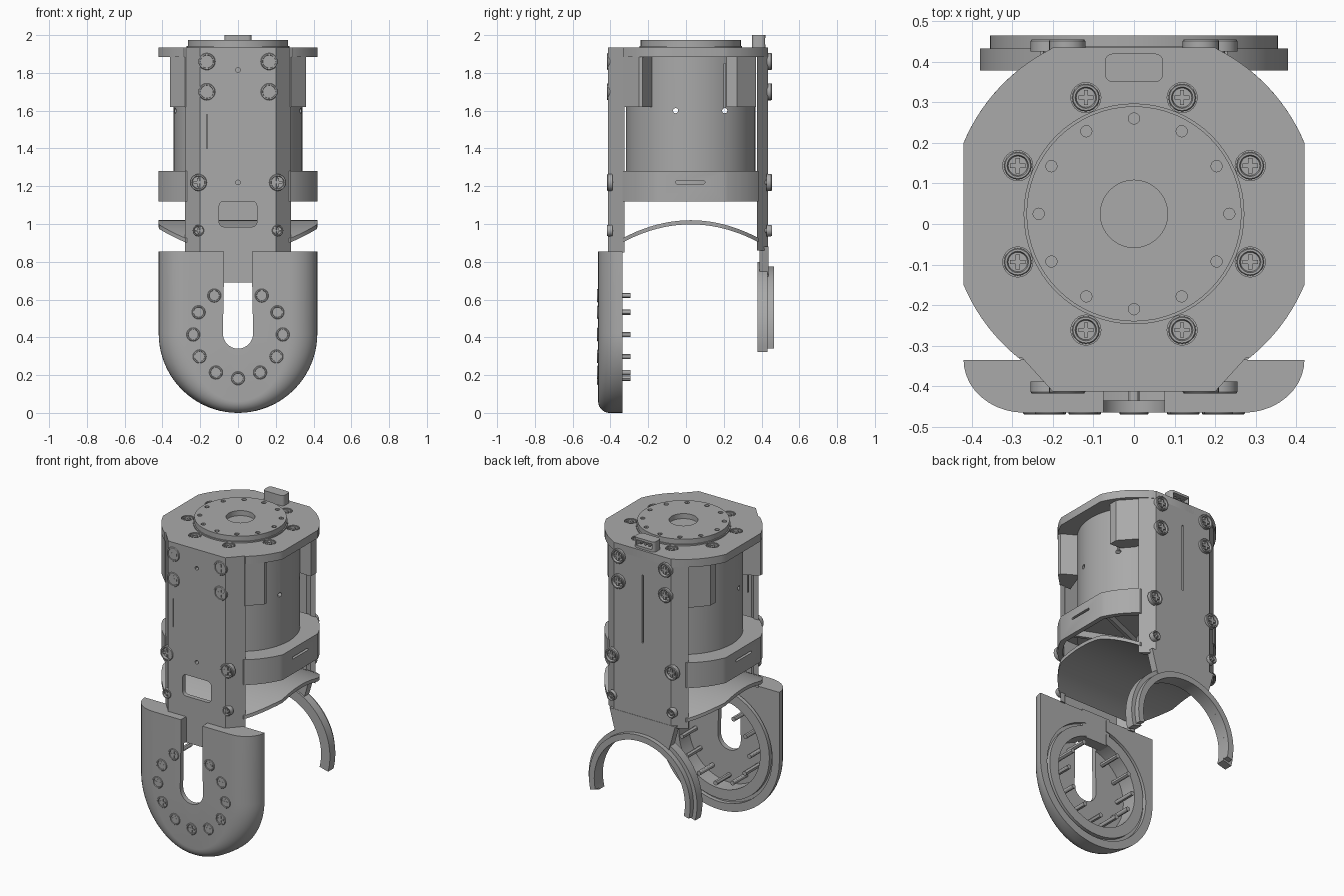
import bpy, bmesh
from math import sin, cos, pi, sqrt, radians
from mathutils import Matrix, Vector

cube = bpy.data.objects.get("Cube")
if cube:
    bpy.data.objects.remove(cube, do_unlink=True)

grey = bpy.data.materials.new("machined grey")
grey.use_nodes = True
grey.diffuse_color = (0.4, 0.4, 0.4, 1)
grey.node_tree.nodes["Principled BSDF"].inputs["Base Color"].default_value = (0.4, 0.4, 0.4, 1)

CY = 0.025      # motor axis in y
PZ = 0.42       # pivot height
TO_Y = Matrix.Rotation(radians(90), 4, 'X')     # turns local z to -y
parts = []


def make(name, bm, matrix=None):
    bmesh.ops.recalc_face_normals(bm, faces=bm.faces)
    if matrix:
        bm.transform(matrix)
    me = bpy.data.meshes.new(name)
    bm.to_mesh(me)
    bm.free()
    me.materials.append(grey)
    ob = bpy.data.objects.new(name, me)
    bpy.context.collection.objects.link(ob)
    parts.append(ob)
    return ob


def loft(name, rings, closed=False):
    """Skin a list of equal 3D loops and cap the ends."""
    bm = bmesh.new()
    vs = [[bm.verts.new(p) for p in r] for r in rings]
    n = len(rings[0])
    for a, b in zip(vs, vs[1:] + (vs[:1] if closed else [])):
        for i in range(n):
            bm.faces.new((a[i], a[(i + 1) % n], b[(i + 1) % n], b[i]))
    if not closed:
        bm.faces.new(vs[0])
        bm.faces.new(vs[-1])
    return make(name, bm)


def prism(name, pts, lo, hi, axis='Z'):
    place = {'Z': lambda p, h: (p[0], p[1], h),
             'Y': lambda p, h: (p[0], h, p[1]),
             'X': lambda p, h: (h, p[0], p[1])}[axis]
    return loft(name, [[place(p, h) for p in pts] for h in (lo, hi)])


def arc(cx, cy, r, a0, a1, n=24):
    return [(cx + r * cos(radians(a0 + (a1 - a0) * i / n)),
             cy + r * sin(radians(a0 + (a1 - a0) * i / n))) for i in range(n + 1)]


def disc(cx, cy, r, n=24):
    return arc(cx, cy, r, 0, 360, n)[:-1]


def rect(x0, x1, y0, y1):
    return [(x0, y0), (x1, y0), (x1, y1), (x0, y1)]


def round_rect(x0, x1, y0, y1, r):
    return (arc(x1 - r, y0 + r, r, -90, 0, 4) + arc(x1 - r, y1 - r, r, 0, 90, 4)
            + arc(x0 + r, y1 - r, r, 90, 180, 4) + arc(x0 + r, y0 + r, r, 180, 270, 4))


def cut(ob, cutters):
    """Subtract the cutters, then remove them."""
    for c in cutters:
        c.hide_render = True
        m = ob.modifiers.new("cut", 'BOOLEAN')
        m.operation, m.solver, m.object = 'DIFFERENCE', 'EXACT', c
    dg = bpy.context.evaluated_depsgraph_get()
    ob.data = bpy.data.meshes.new_from_object(ob.evaluated_get(dg))
    ob.modifiers.clear()
    for c in cutters:
        parts.remove(c)
        bpy.data.objects.remove(c, do_unlink=True)


def housing_outline(y0, y1, r=0.455, w=0.42):
    """Circle around the motor axis with four flats."""
    def arc_between(p, q):
        steps = 10
        out = []
        for i in range(steps + 1):
            v = Vector(p).lerp(Vector(q), i / steps).normalized() * r
            out.append((v.x, v.y + CY))
        return out
    top, low, side = y1 - CY, y0 - CY, sqrt(r * r - w * w)
    tx, lx = sqrt(r * r - top * top), sqrt(r * r - low * low)
    return (arc_between((w, side), (tx, top)) + arc_between((-tx, top), (-w, side))
            + arc_between((-w, -side), (-lx, low)) + arc_between((lx, low), (w, -side)))


def screw(name, loc, r, h, to_y=None, shank=0.0):
    """Dished head with a raised cross; shank runs behind it."""
    bm = bmesh.new()
    prof = [(r, 0), (r, h * 0.85), (r * 0.93, h), (r * 0.78, h), (r * 0.7, h * 0.5)]
    rings = [[bm.verts.new((a * cos(t * pi / 10), a * sin(t * pi / 10), z)) for t in range(20)]
             for a, z in prof]
    for a, b in zip(rings, rings[1:]):
        for i in range(20):
            bm.faces.new((a[i], a[(i + 1) % 20], b[(i + 1) % 20], b[i]))
    bm.faces.new(rings[0])
    bm.faces.new(rings[-1])
    for sx, sy in ((1.1, 0.3), (0.3, 1.1)):
        m = Matrix.Translation((0, 0, h * 0.6)) @ Matrix.Diagonal((r * sx, r * sy, h * 0.5, 1))
        bmesh.ops.create_cube(bm, size=1, matrix=m)
    if shank:
        bmesh.ops.create_cone(bm, cap_ends=True, segments=12, radius1=0.014, radius2=0.014,
                              depth=shank, matrix=Matrix.Translation((0, 0, -shank / 2)))
    return make(name, bm, Matrix.Translation(loc) @ (to_y or Matrix()))


# Top plate with countersunk screws
plate = prism("top_plate", housing_outline(-0.33, 0.435), 1.885, 1.935)
spots = [(0.31 * cos(pi / 8 + k * pi / 4), CY + 0.31 * sin(pi / 8 + k * pi / 4)) for k in range(8)]
cut(plate, [prism("cutter", disc(x, y, 0.037), 1.915, 2) for x, y in spots]
    + [prism("cutter", disc(0, CY, 0.31, 48), 1.8, 1.9)])
for x, y in spots:
    screw("top_screw", (x, y, 1.914), 0.034, 0.018)

# Output flange with centre recess and bolt holes
flange = prism("output_flange", disc(0, CY, 0.265, 64), 1.895, 1.975)
cut(flange, [prism("cutter", disc(0, CY, 0.083, 40), 1.925, 2.1)]
    + [prism("cutter", disc(0.235 * cos(k * pi / 6), CY + 0.235 * sin(k * pi / 6), 0.014, 12),
             1.945, 2.1) for k in range(12)])
prism("flange_collar", disc(0, CY, 0.272, 64), 1.93, 1.943)

# Cable socket
socket = prism("cable_socket", round_rect(-0.072, 0.072, 0.35, 0.42, 0.02), 1.93, 2.0)
cut(socket, [prism("cutter", rect(-0.055, 0.055, 1.95, 1.985), 0.37, 0.5, 'Y')])
for x in (-0.03, 0, 0.03):
    prism("socket_pin", rect(x - 0.005, x + 0.005, 1.96, 1.97), 0.36, 0.41, 'Y')

# Motor body
motor = prism("motor_body", disc(0, CY, 0.342, 80), 1.2, 1.895)
cut(motor, [prism("cutter", disc(s, 1.6, 0.014, 12), -0.5, 0.5, 'X') for s in (-0.055, 0.205)]
    + [prism("cutter", rect(0.202, 0.208, 1.6, 1.85), s - 0.03, s + 0.03, 'X')
       for s in (-0.29, 0.29)])

# Corner tabs below the top plate
for s in (-1, 1):
    for name, pts in (
            ("front_tab", [(0.2, -0.33), (0.28, -0.33), (0.36, -0.25), (0.36, -0.23), (0.26, -0.17)]),
            ("back_tab", [(0.36, 0.215), (0.36, 0.27), (0.27, 0.37), (0.2, 0.37), (0.25, 0.22)])):
        prism(name, [(s * x, y) for x, y in pts], 1.62, 1.9)

# Lower band: open ring with ribs and side slots
band = prism("lower_band", housing_outline(-0.335, 0.385), 1.12, 1.28)
cut(band, [prism("cutter", housing_outline(-0.305, 0.355, 0.425, 0.39), 1.0, 1.25),
           prism("cutter", round_rect(-0.055, 0.1, 1.213, 1.227, 0.006), -0.6, 0.6, 'X')])
for k in range(4):
    m = Matrix.Translation((0, CY, 1.19)) @ Matrix.Rotation(pi / 8 + k * pi / 4, 4, 'Z')
    bm = bmesh.new()
    bmesh.ops.create_cube(bm, size=1, matrix=Matrix.Diagonal((0.76, 0.02, 0.06, 1)))
    make("band_rib", bm, m)

# Arched bridge between the two arms
rows = []
for i in range(21):
    y = -0.335 + 0.72 * i / 20
    w = min(0.42, sqrt(0.455 ** 2 - (y - CY) ** 2))
    z = 1.02 - 0.095 * ((y - CY) / 0.36) ** 2
    rows.append([(-w, y, z), (w, y, z), (w, y, z - 0.022), (-w, y, z - 0.022)])
loft("arched_bridge", rows)


# Front and back arm plates: chamfered channels
def channel(name, y_in, y_out, z0):
    d = (y_out - y_in) * 0.68
    outer = [(-0.28, y_in), (-0.2, y_out), (0.2, y_out), (0.28, y_in)]
    inner = [(0.245, y_in), (0.19, y_in + d), (-0.19, y_in + d), (-0.245, y_in)]
    ob = prism(name, outer + inner, z0, 1.92)
    prism(name + "_cap", outer, 1.9, 1.935)
    return ob


front = channel("front_arm", -0.325, -0.413, 0.85)
cut(front, [prism("cutter", round_rect(-0.1, 0.1, 0.985, 1.12, 0.025), -0.6, -0.3, 'Y'),
            prism("cutter", rect(-0.168, -0.162, 1.4, 1.58), -0.6, -0.3, 'Y')]
    + [prism("cutter", disc(0, z, 0.012, 12), -0.6, -0.3, 'Y') for z in (1.22, 1.815)])
prism("front_arm_tongue", rect(-0.1, 0.1, 0.69, 0.87), -0.41, -0.34, 'Y')
back = channel("back_arm", 0.375, 0.435, 0.86)
cut(back, [prism("cutter", rect(-0.005, 0.005, 1.35, 1.78), 0.3, 0.6, 'Y')])

for s in (-1, 1):
    for x, z, r in ((0.165, 1.86, 0.045), (0.165, 1.7, 0.045), (0.21, 1.22, 0.045), (0.21, 0.965, 0.03)):
        screw("front_arm_screw", (s * x, -0.388, z), r, 0.03, TO_Y, 0.03)
        screw("back_arm_screw", (s * x, 0.425, z), r, 0.03, TO_Y.inverted(), 0.03)

# Back half-ring cradle
prism("cradle_neck", [(0.23, 0.88), (-0.23, 0.88), (-0.2, 0.77)] + arc(0, PZ, 0.34, 122, 58)
      + [(0.2, 0.77)], 0.39, 0.437, 'Y')
for name, r, y0, y1, a in (("cradle_inner_ring", 0.38, 0.378, 0.432, -15),
                           ("cradle_outer_ring", 0.355, 0.432, 0.465, -13)):
    prism(name, arc(0, PZ, r, a, 180 - a, 48) + arc(0, PZ, 0.318, 180 - a, a, 48), y0, y1, 'Y')

# Front pivot pod: rounded shell with slot and rear recess
layers = []
for i in range(11):
    t = i / 10 * pi / 2
    y = -0.335 - 0.13 * sin(t)
    w = 0.42 - 0.15 * (1 - cos(t))
    u = max(0, (-y - 0.405) / 0.06)
    b = 0.06 * (1 - sqrt(max(0, 1 - u * u)))
    side = [(w * cos(a * pi / 40), y, PZ - (PZ - b) * sin(a * pi / 40)) for a in range(41)]
    layers.append(side + [(-w, y, 0.855), (w, y, 0.855)])
pod = loft("pivot_pod", layers)
slot = arc(0, PZ, 0.08, 180, 360, 16) + [(0.075, 0.69), (0.075, 1), (-0.075, 1), (-0.075, 0.69)]
groove = prism("cutter", disc(0, PZ, 0.37, 64), -0.36, -0.3, 'Y')
cut(groove, [prism("cutter", disc(0, PZ, 0.35, 64), -0.5, -0.2, 'Y')])
cut(pod, [prism("cutter", disc(0, PZ, 0.285, 64), -0.435, -0.3, 'Y'),
          prism("cutter", slot, -0.6, -0.2, 'Y'), groove])

# Pod screws on a bolt circle, open at the top
for k in range(11):
    a = radians(-90 + (k - 5) * 29.6)
    screw("pod_screw", (0.237 * cos(a), -0.45, PZ + 0.237 * sin(a)), 0.036, 0.02, TO_Y, 0.155)

# Smooth curved faces, keep edges sharp
bpy.ops.object.select_all(action='DESELECT')
for ob in parts:
    ob.select_set(True)
bpy.context.view_layer.objects.active = parts[0]
bpy.ops.object.shade_smooth_by_angle(angle=radians(30))
